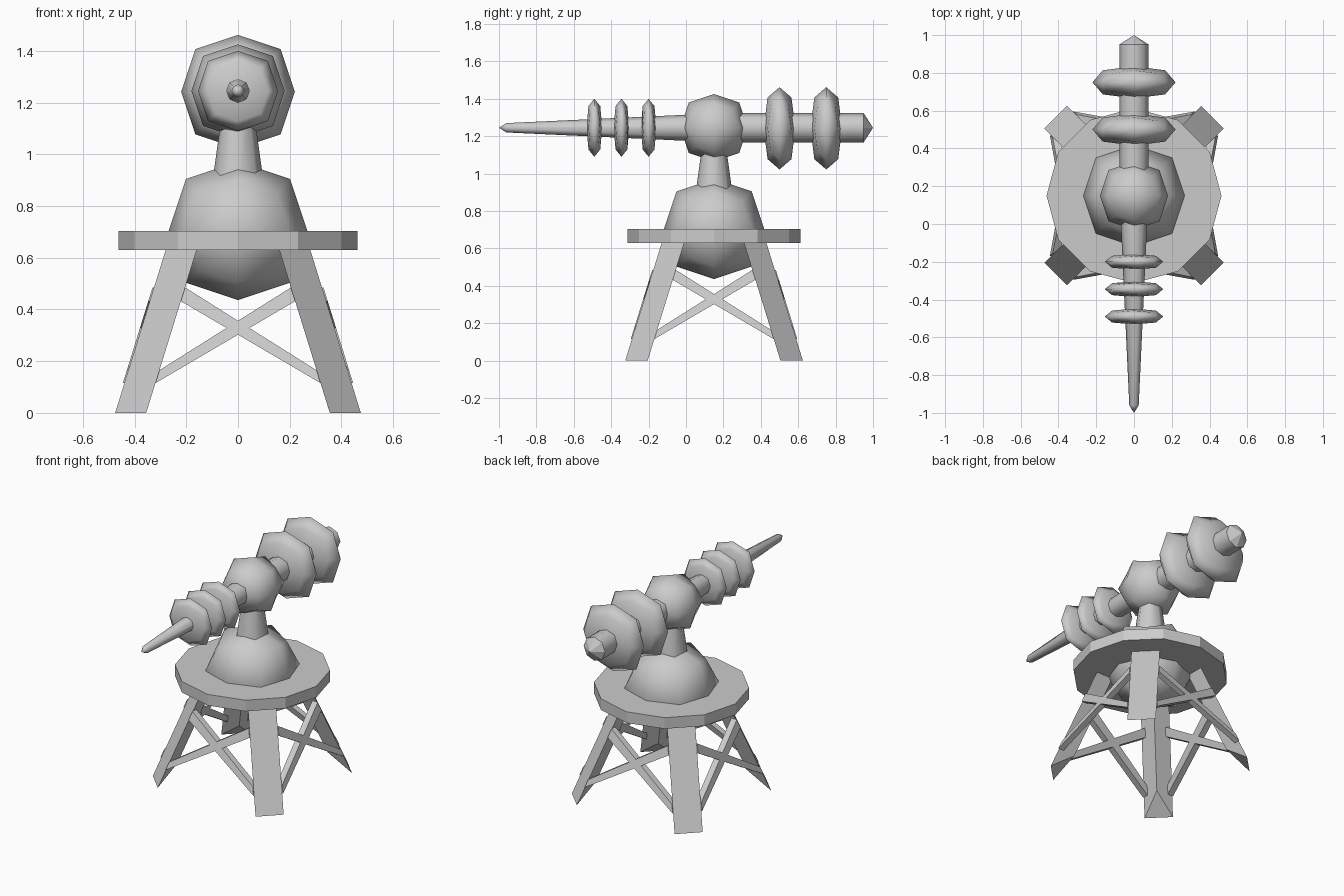
import bpy, bmesh, math
from mathutils import Matrix, Vector

if "Cube" in bpy.data.objects:
    bpy.data.objects.remove(bpy.data.objects["Cube"])

CY = 0.15      # y of the stand's axis
AXIS = 1.245   # height of the barrel


def finish(bm, name, smooth=False):
    bmesh.ops.recalc_face_normals(bm, faces=bm.faces[:])
    me = bpy.data.meshes.new(name)
    bm.to_mesh(me)
    bm.free()
    for p in me.polygons:
        p.use_smooth = smooth
    ob = bpy.data.objects.new(name, me)
    bpy.context.collection.objects.link(ob)
    return ob


def round_cube(name, centre, size):
    """Cube softened by one level of subdivision, scaled to half extents."""
    bm = bmesh.new()
    bmesh.ops.create_cube(bm, size=2)
    bmesh.ops.subdivide_edges(bm, edges=bm.edges[:], cuts=1, use_grid_fill=True)
    for v in bm.verts:
        n = sum(abs(c) > 0.5 for c in v.co)
        k = {1: 1.0, 2: 0.75, 3: 5 / 9}[n]
        v.co = Vector(c * k * s for c, s in zip(v.co, size)) + Vector(centre)
    return finish(bm, name, True)


def lathe(name, profile, sides, matrix, smooth):
    """Closed low-poly turned solid from (radius, height) points."""
    bm = bmesh.new()
    rings = []
    for r, h in profile:
        if r == 0:
            rings.append([bm.verts.new((0, 0, h))] * sides)
        else:
            rings.append([bm.verts.new((r * math.cos(2 * math.pi * i / sides),
                                        r * math.sin(2 * math.pi * i / sides), h))
                          for i in range(sides)])
    for a, b in zip(rings, rings[1:]):
        for i in range(sides):
            j = (i + 1) % sides
            bm.faces.new(dict.fromkeys((a[i], a[j], b[j], b[i])))
    for ring in (rings[0], rings[-1]):
        if ring[0] is not ring[1]:
            bm.faces.new(ring)
    bm.transform(matrix)
    return finish(bm, name, smooth)


def prism(name, a, b, turn):
    """Solid between two matching outlines, turned about the stand's axis."""
    bm = bmesh.new()
    va, vb = [[bm.verts.new(p) for p in pts] for pts in (a, b)]
    bm.faces.new(va)
    bm.faces.new(vb)
    n = len(va)
    for i in range(n):
        j = (i + 1) % n
        bm.faces.new((va[i], va[j], vb[j], vb[i]))
    bm.transform(Matrix.Translation((0, CY, 0)) @ Matrix.Rotation(turn, 4, 'Z'))
    return finish(bm, name)


# Splayed legs (triangular section) and crossed braces on four sides
SLOPE = 0.31


def near(z):
    return 0.355 - SLOPE * z


def far(z):
    return 0.475 - SLOPE * z


def leg_section(z, z_inner):
    return [(far(z), -near(z), z), (near(z), -far(z), z),
            (near(z_inner), -near(z_inner), z_inner)]


for k in range(4):
    turn = k * math.pi / 2
    prism(f"leg_{k + 1}", leg_section(0, 0.11), leg_section(0.66, 0.66), turn)
    for side in (-1, 1):
        corners = [(side, 0.115), (side, 0.165), (-side, 0.485), (-side, 0.432)]
        outer = [(s * near(z), -far(z) - 0.006, z) for s, z in corners]
        inner = [(x, y + 0.04, z) for x, y, z in outer]
        prism(f"brace_{k + 1}_{'left' if side < 0 else 'right'}", outer, inner, turn)

# Platform, dome and neck
stand = Matrix.Translation((0, CY, 0))
lathe("platform", [(0.463, 0.63), (0.463, 0.703)], 12, stand, False)
round_cube("dome", (0, CY, 0.704), (0.268, 0.268, 0.268))
neck = lathe("neck", [(0.105, 0.85), (0.062, 1.16)], 8, stand, True)

# Hub and barrel
round_cube("hub", (0, CY, AXIS), (0.18, 0.18, 0.18))
along = Matrix.Translation((0, 0, AXIS)) @ Matrix.Rotation(-math.pi / 2, 4, 'X')
barrel = lathe("barrel", [(0, -1.0), (0.025, -0.96), (0.072, 0.05),
                          (0.078, 0.25), (0.078, 0.95), (0, 1.0)], 8, along, True)
for ob in (neck, barrel):
    for p in ob.data.polygons:      # flat caps
        if len(p.vertices) != 4 and p.center.y > 0.1:
            p.use_smooth = False

# Discs strung along the barrel
for i, y in enumerate((-0.49, -0.345, -0.20)):
    round_cube(f"front_disc_{i + 1}", (0, y, AXIS), (0.155, 0.042, 0.155))
for i, y in enumerate((0.50, 0.75)):
    round_cube(f"rear_disc_{i + 1}", (0, y, AXIS - 0.003), (0.22, 0.085, 0.22))
